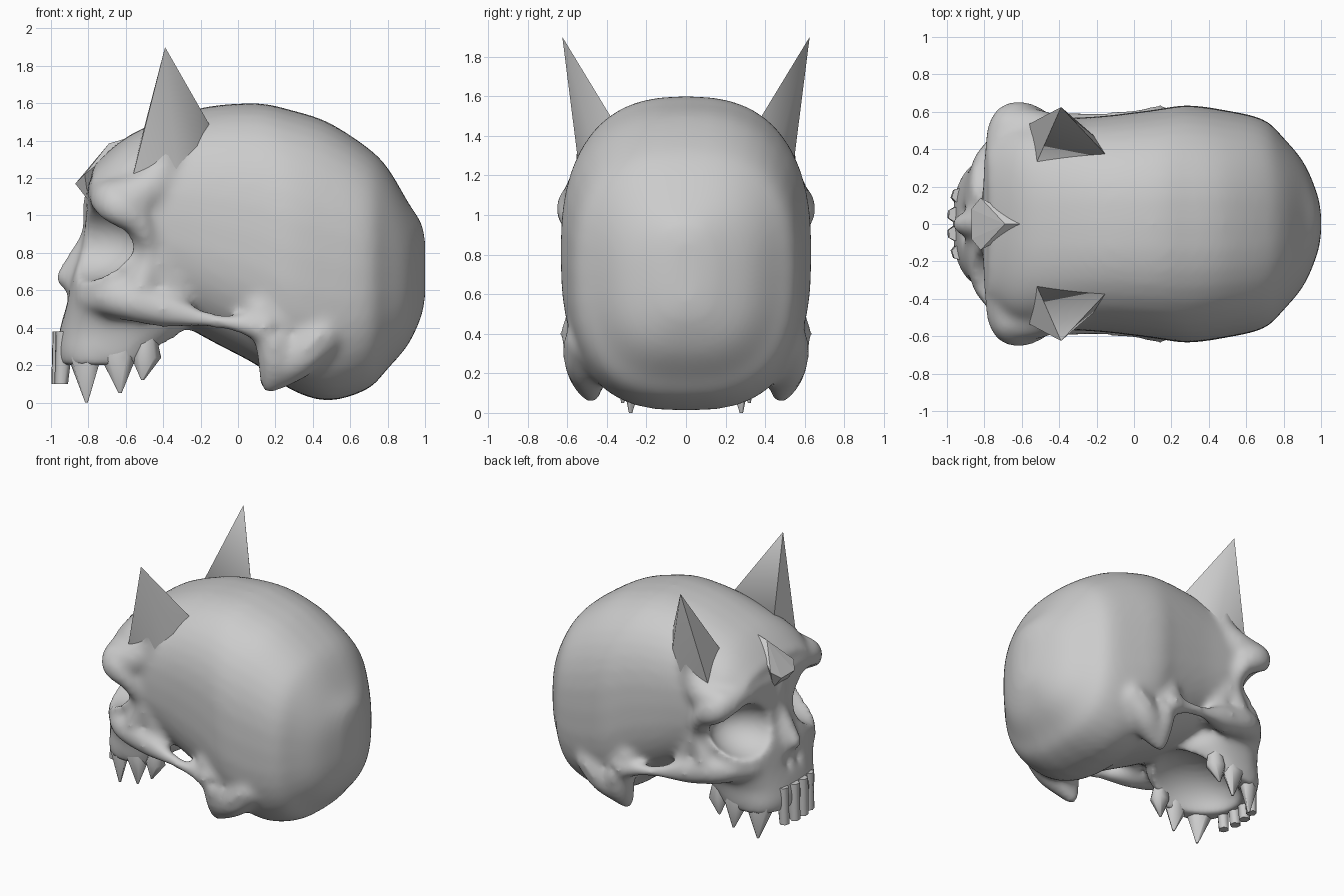
import bpy, bmesh, math
from mathutils import Vector, Matrix

if "Cube" in bpy.data.objects:
    bpy.data.objects.remove(bpy.data.objects["Cube"])

bone = bpy.data.materials.new("bone_grey")
bone.use_nodes = True
bone.diffuse_color = (0.6, 0.6, 0.6, 1)
bone.node_tree.nodes["Principled BSDF"].inputs["Base Color"].default_value = (0.6, 0.6, 0.6, 1)


def finish(bm, name):
    bmesh.ops.recalc_face_normals(bm, faces=bm.faces)
    mesh = bpy.data.meshes.new(name)
    bm.to_mesh(mesh)
    bm.free()
    obj = bpy.data.objects.new(name, mesh)
    mesh.materials.append(bone)
    bpy.context.collection.objects.link(obj)
    return obj


def smooth(obj, degrees):
    bpy.ops.object.select_all(action='DESELECT')
    obj.select_set(True)
    bpy.context.view_layer.objects.active = obj
    bpy.ops.object.shade_smooth_by_angle(angle=math.radians(degrees))


def spline(rows, steps):
    """Catmull-Rom through rows of numbers."""
    rows = [Vector(r) for r in rows]
    out = []
    for i in range(len(rows) - 1):
        a, b, c, d = (rows[max(i - 1, 0)], rows[i], rows[i + 1],
                      rows[min(i + 2, len(rows) - 1)])
        for k in range(steps):
            t = k / steps
            out.append(b + (c - a) * (t / 2) + (a * 2 - b * 5 + c * 4 - d) * (t * t / 2)
                       + (b * 3 - a - c * 3 + d) * (t ** 3 / 2))
    return out + [rows[-1]]


def loft(bm, rows, upright, sides=40):
    """Rounded-box rings (position, low, high, half width) along x or z."""
    rings = []
    for pos, low, high, width in spline(rows, 4):
        ring = []
        for i in range(sides):
            a = math.tau * i / sides
            power = 2.5 if math.cos(a) > 0 else 2.7
            c, s = [math.copysign(abs(v) ** (2 / power), v) for v in (math.cos(a), math.sin(a))]
            along = (low + high) / 2 + c * (high - low) / 2
            ring.append(bm.verts.new((along, s * width, pos) if upright else (pos, s * width, along)))
        rings.append(ring)
    for r, q in zip(rings, rings[1:]):
        for i in range(sides):
            j = (i + 1) % sides
            bm.faces.new((r[i], r[j], q[j], q[i]))
    bm.faces.new(rings[0])
    bm.faces.new(rings[-1])


def ball(bm, centre, radii, detail=2):
    bmesh.ops.create_icosphere(bm, subdivisions=detail, radius=1,
                               matrix=Matrix.Translation(centre) @ Matrix.Diagonal((*radii, 1)))


def limb(bm, rows, side):
    """Bony ridge made of overlapping balls (x, y, z, radius)."""
    for x, y, z, r in spline(rows, 7):
        ball(bm, (x, y * side, z), (r, r, r))


def hull(bm, points, side=1):
    verts = [bm.verts.new((x, y * side, z)) for x, y, z in points]
    bmesh.ops.convex_hull(bm, input=verts)


# Braincase
bm = bmesh.new()
loft(bm, [(-0.78, 1.0, 1.26, 0.4), (-0.65, 0.78, 1.38, 0.52), (-0.5, 0.55, 1.47, 0.56),
          (-0.2, 0.36, 1.575, 0.575), (0.1, 0.2, 1.6, 0.61), (0.28, 0.07, 1.565, 0.635),
          (0.48, 0.01, 1.5, 0.61), (0.69, 0.07, 1.365, 0.56), (0.8, 0.18, 1.255, 0.46),
          (0.91, 0.31, 1.07, 0.325), (0.98, 0.46, 0.96, 0.16), (1.0, 0.56, 0.87, 0.06)], False)

# Face and upper jaw
loft(bm, [(0.2, -0.96, -0.43, 0.35), (0.28, -0.97, -0.37, 0.365), (0.38, -0.955, -0.28, 0.38),
          (0.5, -0.925, -0.3, 0.43), (0.66, -0.89, -0.3, 0.51), (0.85, -0.83, -0.3, 0.54),
          (1.1, -0.81, -0.3, 0.54)], True)

# Nose ridge
limb(bm, [(-0.76, 0, 1.05, 0.08), (-0.77, 0, 0.9, 0.07), (-0.84, 0, 0.765, 0.075),
          (-0.92, 0, 0.665, 0.06)], 1)

for side in (1, -1):
    # Brow and outer rim of the eye socket
    limb(bm, [(-0.74, 0, 1.12, 0.08), (-0.71, 0.29, 1.12, 0.1), (-0.66, 0.53, 1.06, 0.115),
              (-0.53, 0.56, 0.96, 0.075), (-0.47, 0.52, 0.8, 0.05), (-0.52, 0.5, 0.62, 0.08)], side)
    # Swelling from the brow up into the horn root
    limb(bm, [(-0.66, 0.51, 1.08, 0.12), (-0.52, 0.49, 1.11, 0.13), (-0.41, 0.45, 1.22, 0.12),
              (-0.38, 0.485, 1.36, 0.075), (-0.39, 0.53, 1.5, 0.045)], side)
    # Temple wall behind the socket
    limb(bm, [(-0.46, 0.44, 0.95, 0.12), (-0.42, 0.44, 0.74, 0.12), (-0.35, 0.42, 0.58, 0.12)], side)
    limb(bm, [(-0.4, 0.42, 0.85, 0.13), (-0.2, 0.43, 0.72, 0.12)], side)
    # Cheekbone and arch
    limb(bm, [(-0.78, 0.32, 0.56, 0.09), (-0.62, 0.46, 0.55, 0.11), (-0.4, 0.5, 0.5, 0.1),
              (-0.2, 0.55, 0.45, 0.05), (0, 0.565, 0.42, 0.05), (0.14, 0.55, 0.4, 0.09)], side)
    # Bony point behind the jaw joint
    limb(bm, [(0.12, 0.52, 0.5, 0.09), (0.18, 0.53, 0.36, 0.1), (0.2, 0.51, 0.22, 0.1),
              (0.17, 0.48, 0.1, 0.055)], side)
    limb(bm, [(0.44, 0.49, 0.36, 0.13), (0.33, 0.5, 0.25, 0.12), (0.22, 0.48, 0.13, 0.065)], side)
skull = finish(bm, "skull")

# Hollows: eye sockets, nostrils, ear pits and mouth
bm = bmesh.new()
for side in (1, -1):
    ball(bm, (-0.84, side * 0.39, 0.85), (0.33, 0.24, 0.2), 4)
    ball(bm, (-0.98, side * 0.06, 0.54), (0.1, 0.05, 0.08), 3)
    ball(bm, (0.23, side * 0.67, 0.38), (0.09, 0.08, 0.05), 3)
ball(bm, (-0.5, 0, 0.18), (0.4, 0.285, 0.27), 4)
hollows = finish(bm, "hollow_cutter")
hollows.hide_render = True

# Fuse, carve and soften the bone
bpy.context.view_layer.objects.active = skull
skull.select_set(True)


def remesh(name):
    m = skull.modifiers.new(name, 'REMESH')
    m.mode = 'VOXEL'
    m.voxel_size = 0.02
    m.use_smooth_shade = True


remesh("fuse")
carve = skull.modifiers.new("carve", 'BOOLEAN')
carve.operation = 'DIFFERENCE'
carve.solver = 'EXACT'
carve.object = hollows
remesh("blend")
soften = skull.modifiers.new("soften", 'SMOOTH')
soften.factor = 0.5
soften.iterations = 16
for m in [m.name for m in skull.modifiers]:
    bpy.ops.object.modifier_apply(modifier=m)
bpy.data.objects.remove(hollows)
smooth(skull, 60)

# Horns
for side, label in ((1, "back"), (-1, "front")):
    bm = bmesh.new()
    hull(bm, [(-0.39, 0.625, 1.9), (-0.56, 0.535, 1.22), (-0.32, 0.53, 1.15),
              (-0.2, 0.46, 1.32), (-0.15, 0.37, 1.48), (-0.52, 0.33, 1.4)], side)
    smooth(finish(bm, label + "_horn"), 75)

# Raised wedge on the forehead
bm = bmesh.new()
hull(bm, [(-0.57, 0, 1.42), (-0.69, 0, 1.385)] +
     [(x, y * s, z) for s in (1, -1)
      for x, y, z in ((-0.82, 0.14, 1.22), (-0.87, 0.08, 1.17), (-0.8, 0.08, 1.08))])
finish(bm, "brow_wedge")


def tooth(bm, levels, turn, side):
    """Tapered tooth through levels (x, y, z, half length, half depth), turned along the jaw."""
    spin = Matrix.Rotation(turn, 3, 'Z')
    points = []
    for x, y, z, long, deep in levels:
        for a, b in ((1, 0), (0.5, 0.9), (-0.5, 0.9), (-1, 0), (-0.5, -0.9), (0.5, -0.9)):
            points.append(Vector((x, y, z)) + spin @ Vector((a * long, b * deep, 0)))
    hull(bm, points, side)


# Teeth
bm = bmesh.new()
for side in (1, -1):
    for x, y, turn in ((-0.965, 0.05, 1.5), (-0.945, 0.15, 1.25)):
        tooth(bm, [(x + 0.02, y, 0.38, 0.045, 0.05), (x, y, 0.1, 0.04, 0.035)], turn, side)
    for x, y, tx, ty, tz, long, turn in ((-0.82, 0.265, -0.81, 0.28, 0.0, 0.1, 0.5),
                                         (-0.64, 0.31, -0.63, 0.32, 0.05, 0.095, 0.05),
                                         (-0.49, 0.305, -0.51, 0.32, 0.12, 0.08, -0.1)):
        tooth(bm, [(x, y - 0.01, 0.38, long * 0.6, 0.04), (x, y, 0.24, long, 0.06),
                   (tx, ty, tz, 0.008, 0.008)], turn, side)
smooth(finish(bm, "teeth"), 60)
